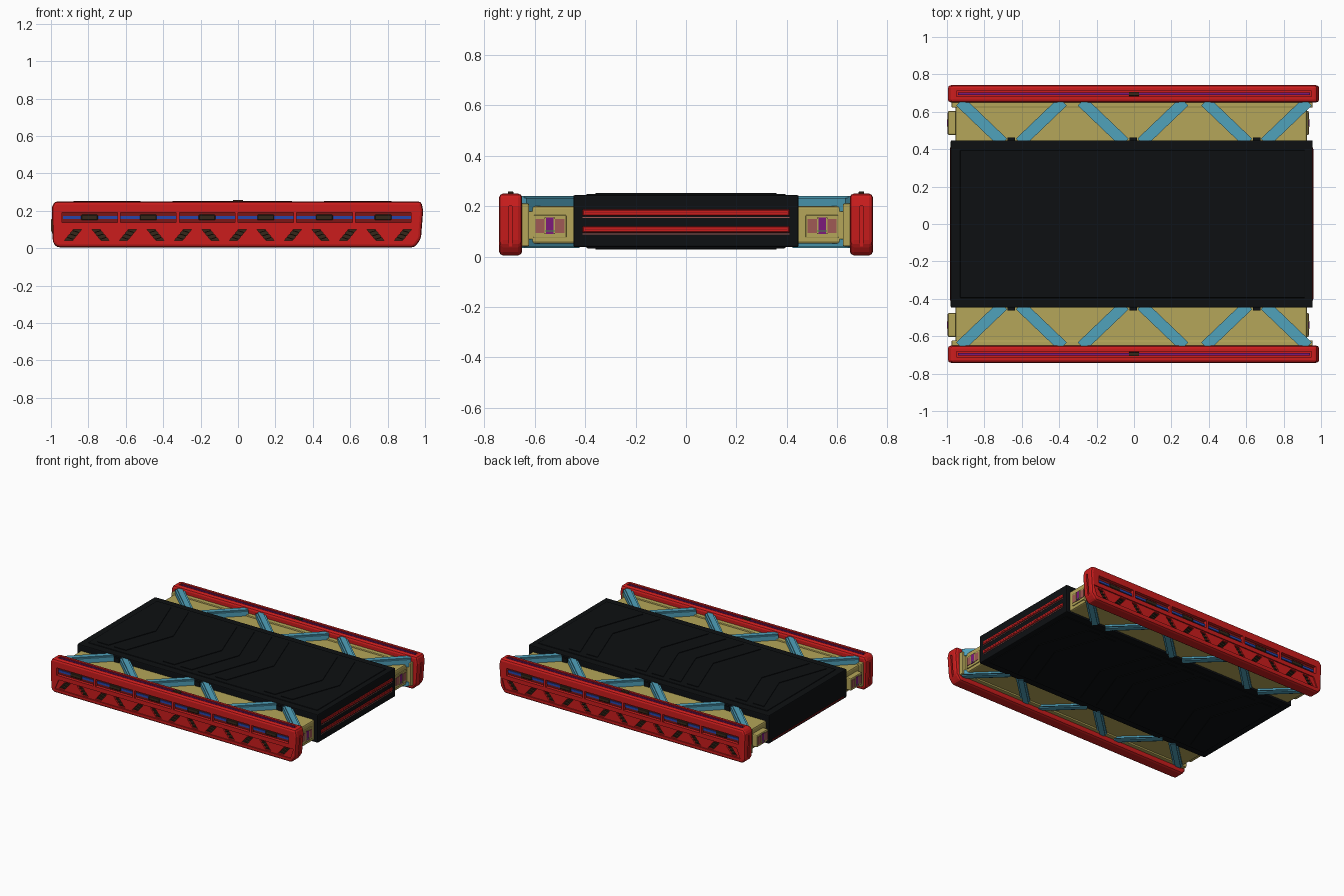
import bpy, bmesh
from mathutils import Vector

if "Cube" in bpy.data.objects:
    bpy.data.objects.remove(bpy.data.objects["Cube"])


def mat(name, r, g, b):
    m = bpy.data.materials.new(name)
    m.diffuse_color = (r, g, b, 1)
    m.use_nodes = True
    m.node_tree.nodes["Principled BSDF"].inputs["Base Color"].default_value = m.diffuse_color
    return m


RED = mat("red", 0.6, 0.012, 0.012)
DARKRED = mat("dark_red", 0.2, 0.008, 0.008)
OLIVE = mat("olive", 0.46, 0.38, 0.1)
BLUE = mat("light_blue", 0.08, 0.36, 0.5)
DEEP = mat("deep_blue", 0.02, 0.06, 0.4)
PURPLE = mat("purple", 0.2, 0.01, 0.2)
BLACK = mat("black", 0.004, 0.005, 0.006)
BROWN = mat("dark_brown", 0.035, 0.02, 0.01)
PINK = mat("dusty_pink", 0.35, 0.1, 0.09)
GREEN = mat("green", 0.05, 0.3, 0.05)


def prism(name, polys, axis, a, b, m=None, bevel=0, seg=2, mirror=False):
    """Extrude 2D polygons along an axis, from a to b."""
    put = {'x': lambda u, v, t: (t, u, v), 'y': lambda u, v, t: (u, t, v),
           'z': lambda u, v, t: (u, v, t)}[axis]
    bm = bmesh.new()
    for pts in polys:
        lo = [bm.verts.new(put(u, v, a)) for u, v in pts]
        hi = [bm.verts.new(put(u, v, b)) for u, v in pts]
        bm.faces.new(lo)
        bm.faces.new(hi)
        for i in range(len(pts)):
            j = (i + 1) % len(pts)
            bm.faces.new((lo[i], lo[j], hi[j], hi[i]))
    bmesh.ops.recalc_face_normals(bm, faces=bm.faces)
    me = bpy.data.meshes.new(name)
    bm.to_mesh(me)
    bm.free()
    ob = bpy.data.objects.new(name, me)
    bpy.context.collection.objects.link(ob)
    if m:
        me.materials.append(m)
    if bevel:
        md = ob.modifiers.new("bevel", 'BEVEL')
        md.width, md.segments = bevel, seg
    if mirror:
        add_mirror(ob)
    return ob


def add_mirror(ob):
    md = ob.modifiers.new("mirror", 'MIRROR')
    md.use_axis = (False, True, False)


def rect(u0, u1, v0, v1):
    return [(u0, v0), (u1, v0), (u1, v1), (u0, v1)]


def box(name, x, y, z, m=None, bevel=0, mirror=False):
    return prism(name, [rect(*x, *y)], 'z', *z, m, bevel, mirror=mirror)


def bar(p, q, w):
    p, q = Vector(p), Vector(q)
    n = (q - p).normalized()
    n = Vector((-n.y, n.x)) * w / 2
    return [tuple(v) for v in (p - n, q - n, q + n, p + n)]


def carve(ob, cutters):
    for c in cutters:
        c.hide_render = True
        md = ob.modifiers.new("cut", 'BOOLEAN')
        md.operation, md.object, md.solver = 'DIFFERENCE', c, 'EXACT'
    dg = bpy.context.evaluated_depsgraph_get()
    me = bpy.data.meshes.new_from_object(ob.evaluated_get(dg))
    ob.modifiers.clear()
    ob.data = me
    for c in cutters:
        bpy.data.objects.remove(c)


# Red side rails, with windows, sunken lower panel, slanted slots and top groove
rail = prism("side_rail", [[(-0.97, 0.005), (0.945, 0.005), (0.978, 0.05), (0.99, 0.2), (0.98, 0.25),
                            (-0.98, 0.25), (-0.995, 0.22), (-0.99, 0.03)]],
             'y', -0.742, -0.65, RED, 0.02, 2)
windows = [rect(-0.942 + 0.314 * i, -0.942 + 0.314 * i + 0.297, 0.138, 0.192) for i in range(6)]
panel = [(-0.955, 0.035), (0.94, 0.035), (0.965, 0.108), (-0.925, 0.108)]
slots = []
for i in range(13):
    x = -0.882 + 0.147 * i
    s = 0.024 if i % 2 == 0 else -0.024
    slots.append([(x - s - 0.022, 0.042), (x - s + 0.022, 0.042), (x + s + 0.022, 0.1), (x + s - 0.022, 0.1)])
carve(rail, [prism("cut_windows", windows, 'y', -0.8, -0.717),
             prism("cut_panel", [panel], 'y', -0.8, -0.734),
             prism("cut_slots", slots, 'y', -0.8, -0.72),
             box("cut_top", (-0.95, 0.95), (-0.711, -0.681), (0.24, 0.3)),
             box("cut_end", (0.97, 1.1), (-0.702, -0.69), (0.035, 0.2)),
             box("cut_end_left", (-1.1, -0.98), (-0.702, -0.69), (0.035, 0.2))])
add_mirror(rail)
prism("slot_backing", slots, 'y', -0.7215, -0.718, BROWN, mirror=True)
prism("window_backing", windows, 'y', -0.719, -0.715, DARKRED, mirror=True)
box("window_blue_strip", (-0.935, 0.935), (-0.726, -0.716), (0.156, 0.173), DEEP, mirror=True)
prism("window_clips", [rect(c - 0.045, c + 0.045, 0.15, 0.179) for c in
                       [-0.794 + 0.314 * i for i in range(6)]],
      'y', -0.73, -0.716, BROWN, 0.004, 1, mirror=True)
# Ribs across the slots
ribs = []
for i in range(13):
    x, d = -0.882 + 0.147 * i, (1 if i % 2 == 0 else -1)
    for k in (-1, 0, 1):
        c = x + d * k * 0.015
        ribs.append(bar((c - 0.02, 0.071 + k * 0.018 + d * 0.006),
                        (c + 0.02, 0.071 + k * 0.018 - d * 0.006), 0.005))
prism("slot_ribs", ribs, 'y', -0.73, -0.72, BROWN, mirror=True)
box("rail_top_strip", (-0.94, 0.94), (-0.702, -0.69), (0.238, 0.249), PURPLE, mirror=True)
box("rail_top_clip", (-0.028, 0.028), (-0.707, -0.685), (0.24, 0.258), BROWN, 0.003, mirror=True)

# Olive decks between the rails and the centre, with flange beside each rail
box("side_deck", (-0.955, 0.925), (-0.64, -0.43), (0.052, 0.2), OLIVE, 0.01, mirror=True)
box("deck_flange", (-0.975, 0.955), (-0.66, -0.622), (0.04, 0.21), OLIVE, 0.006, mirror=True)
for side, x0, x1 in (("left", -0.995, -0.95), ("right", 0.92, 0.932)):
    tip = x0 if side == "left" else x1
    box("end_cap_" + side, (x0, x1), (-0.605, -0.475), (0.075, 0.165), OLIVE, 0.008 if side == "left" else 0.003,
        mirror=True)
    box("end_plate_" + side, (tip - 0.003, tip + 0.003), (-0.597, -0.482), (0.093, 0.15), PINK, mirror=True)
    box("end_latch_" + side, (tip - 0.005, tip + 0.005), (-0.555, -0.525), (0.09, 0.155), PURPLE, mirror=True)
    box("end_latch_pin_" + side, (tip - 0.006, tip + 0.006), (-0.56, -0.52), (0.099, 0.103), GREEN, mirror=True)
    prism("end_latch_sides_" + side, [rect(-0.561, -0.555, 0.09, 0.155), rect(-0.525, -0.519, 0.09, 0.155)],
          'x', tip - 0.006, tip + 0.006, OLIVE, mirror=True)

# Blue diagonal braces, above and below the decks, with a raised rib on each
ends = [(-0.93, -0.7), (-0.38, -0.61), (-0.28, -0.05), (0.27, 0.04), (0.38, 0.61), (0.93, 0.7)]


def braces(w):
    return [bar((a, -0.655), (b, -0.435), w) for a, b in ends]


prism("upper_braces", braces(0.06), 'z', 0.18, 0.233, BLUE, mirror=True)
prism("upper_brace_ribs", braces(0.036), 'z', 0.22, 0.24, BLUE, mirror=True)
prism("lower_braces", braces(0.06), 'z', 0.04, 0.07, BLUE, mirror=True)
prism("lower_brace_ribs", braces(0.036), 'z', 0.034, 0.06, BLUE, mirror=True)
prism("deck_brackets", [rect(x - 0.02, x + 0.02, -0.462, -0.44) for x in (-0.655, -0.005, 0.655)],
      'z', 0.19, 0.232, BLACK, mirror=True)

# Black centre block with raised tread
box("centre_block", (-0.98, 0.955), (-0.447, 0.447), (0.038, 0.244), BLACK, 0.006)
box("centre_panel", (-0.93, 0.915), (-0.395, 0.395), (0.033, 0.249), BLACK, 0.004)
treads = []
for x in (-0.73, -0.59, -0.2, -0.06, 0.08, 0.22, 0.61, 0.75):
    treads.append([(x - 0.15, -0.36), (x - 0.06, -0.36), (x + 0.07, 0), (x - 0.06, 0.36),
                   (x - 0.15, 0.36), (x - 0.02, 0)])
prism("top_treads", treads, 'z', 0.245, 0.253, BLACK)
prism("bottom_treads", treads, 'z', 0.029, 0.037, BLACK)

# Red light bars on the right end of the centre block, thin lip on the left end
prism("end_light_bars", [rect(-0.41, 0.41, 0.163, 0.187), rect(-0.41, 0.41, 0.096, 0.12)],
      'x', 0.945, 0.958, RED, 0.003, 1)
prism("end_light_lines", [rect(-0.41, 0.41, 0.153, 0.157), rect(-0.41, 0.41, 0.087, 0.091)],
      'x', 0.945, 0.957, PINK)
prism("end_bar_grooves", [rect(-0.4, 0.4, 0.173, 0.176), rect(-0.4, 0.4, 0.107, 0.11)],
      'x', 0.95, 0.959, DARKRED)
box("left_end_lip", (-0.983, -0.97), (-0.41, 0.41), (0.05, 0.058), DARKRED)
